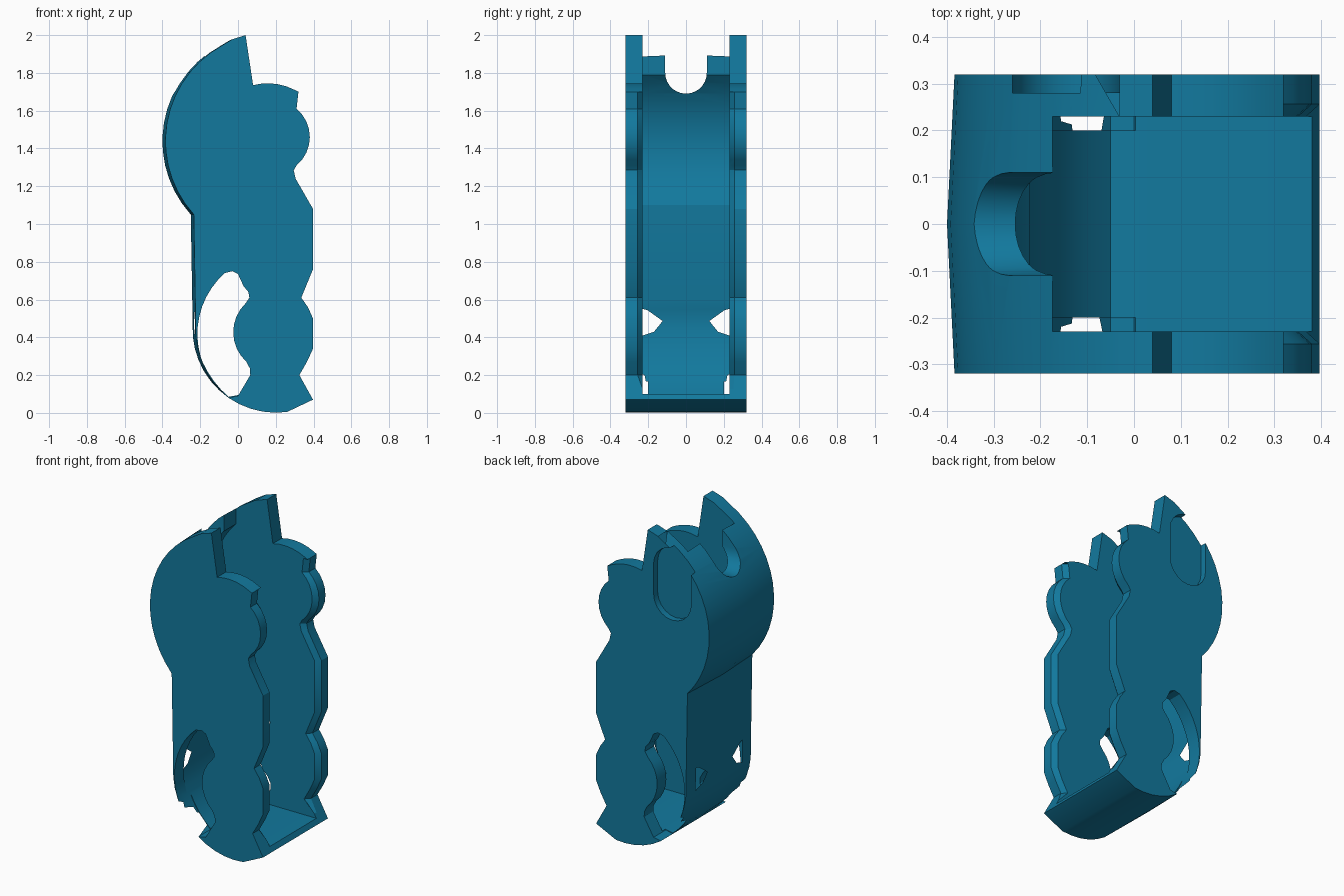
import bpy, bmesh, math
from mathutils import Vector

if "Cube" in bpy.data.objects:
    bpy.data.objects.remove(bpy.data.objects["Cube"])


def arc(a, b, c, n=10):
    """Points on the circle through a, b and c, running from a to c."""
    ax, az = a; bx, bz = b; cx, cz = c
    d = 2 * (ax * (bz - cz) + bx * (cz - az) + cx * (az - bz))
    sa, sb, sc = ax * ax + az * az, bx * bx + bz * bz, cx * cx + cz * cz
    ox = (sa * (bz - cz) + sb * (cz - az) + sc * (az - bz)) / d
    oz = (sa * (cx - bx) + sb * (ax - cx) + sc * (bx - ax)) / d
    r = math.hypot(ax - ox, az - oz)
    t = [math.atan2(p[1] - oz, p[0] - ox) for p in (a, b, c)]
    full = 2 * math.pi
    sweep = (t[2] - t[0]) % full
    if (t[1] - t[0]) % full > sweep:
        sweep -= full
    return [(ox + r * math.cos(t[0] + sweep * i / n),
             oz + r * math.sin(t[0] + sweep * i / n)) for i in range(n + 1)]


def loft(name, sections):
    """Skin a solid through (y, xz profile) sections."""
    bm = bmesh.new()
    rings = [[bm.verts.new((x, y, z)) for x, z in prof] for y, prof in sections]
    for r, s in zip(rings, rings[1:]):
        for i in range(len(r)):
            j = (i + 1) % len(r)
            bm.faces.new((r[i], r[j], s[j], s[i]))
    bm.faces.new(rings[0])
    bm.faces.new(rings[-1])
    bmesh.ops.recalc_face_normals(bm, faces=bm.faces)
    me = bpy.data.meshes.new(name)
    bm.to_mesh(me)
    bm.free()
    ob = bpy.data.objects.new(name, me)
    bpy.context.collection.objects.link(ob)
    return ob


def cut(body, cutter):
    m = body.modifiers.new(cutter.name, 'BOOLEAN')
    m.operation, m.solver, m.object = 'DIFFERENCE', 'EXACT', cutter
    cutter.hide_render = True
    bpy.context.view_layer.objects.active = body
    bpy.ops.object.modifier_apply(modifier=m.name)
    bpy.data.objects.remove(cutter)


# Wavy mouth edge of the side plates, top to bottom
mouth = ([(0.32, 1.70)] + arc((0.31, 1.61), (0.38, 1.45), (0.31, 1.31), 8)
         + [(0.295, 1.285), (0.305, 1.24), (0.397, 1.08), (0.397, 0.76), (0.335, 0.61)]
         + [(0.37, 0.56), (0.397, 0.50), (0.397, 0.34), (0.365, 0.27),
            (0.325, 0.20), (0.397, 0.07)])

# Outer silhouette: shoulder, mouth, rounded foot, straight back, round head
outer = (arc((0.08, 1.735), (0.2, 1.742), (0.30, 1.71), 5) + mouth
         + arc((0.26, 0.005), (-0.10, 0.12), (-0.24, 0.47), 12)
         + arc((-0.25, 1.05), (-0.40, 1.42), (0.04, 2.0), 16))
edge = [(x + 0.016 if x < -0.05 else x, z) for x, z in outer]
body = loft("clip_body", [(-0.32, edge), (0, outer), (0.32, edge)])

# Main cavity between the side plates
cavity = ([(0.7, 0.10), (0.03, 0.10)]
          + arc((-0.05, 0.085), (-0.20, 0.30), (-0.222, 0.60), 10)
          + arc((-0.222, 1.10), (-0.33, 1.43), (-0.175, 1.79), 12)
          + [(-0.17, 2.2), (0.7, 2.2)])
cut(body, loft("cavity_cutter", [(-0.23, cavity), (0.23, cavity)]))

# Chamfer along the inner mouth edges
def mouth_prof(shift):
    return [(0.8, 1.70)] + [(x + shift, z) for x, z in mouth[:-1]] + [(0.39, 0.101), (0.8, 0.101)]
cut(body, loft("chamfer_cutter", [(-0.258, mouth_prof(0.002)), (-0.229, mouth_prof(-0.03)),
                                  (0.229, mouth_prof(-0.03)), (0.258, mouth_prof(0.002))]))

# Kidney-shaped window through both plates
window = (arc((-0.05, 0.08), (-0.215, 0.42), (-0.07, 0.74), 14)
          + [(-0.03, 0.75), (0.0, 0.735), (0.03, 0.67), (0.055, 0.64), (0.06, 0.61)]
          + arc((0.04, 0.58), (-0.025, 0.42), (0.045, 0.27), 8)
          + [(0.063, 0.235), (0.065, 0.20), (0.0, 0.09)])
for y0, y1 in ((-0.5, -0.2), (0.2, 0.5)):
    cut(body, loft("window_cutter", [(y0, window), (y1, window)]))

# U slot through the top of the back wall, turned to run along x
slot = arc((-0.11, 1.80), (0, 1.69), (0.11, 1.80), 14) + [(0.11, 2.3), (-0.11, 2.3)]
slot_cutter = loft("slot_cutter", [(0.0, slot), (0.7, slot)])
slot_cutter.rotation_euler.z = math.pi / 2
cut(body, slot_cutter)

# Shallow rounded recess on the rear plate's outer face
recess = (arc((-0.26, 1.61), (-0.13, 1.48), (0.0, 1.61), 10)
          + arc((0.0, 1.80), (-0.13, 1.93), (-0.26, 1.80), 10))
cut(body, loft("recess_cutter", [(0.28, recess), (0.5, recess)]))

bpy.ops.object.select_all(action='DESELECT')
body.select_set(True)
bpy.context.view_layer.objects.active = body
bpy.ops.object.shade_smooth_by_angle(angle=math.radians(25))

# Blue finish
mat = bpy.data.materials.new("blue")
mat.diffuse_color = (0.006, 0.19, 0.34, 1)
mat.use_nodes = True
mat.node_tree.nodes["Principled BSDF"].inputs["Base Color"].default_value = mat.diffuse_color
body.data.materials.clear()
body.data.materials.append(mat)
